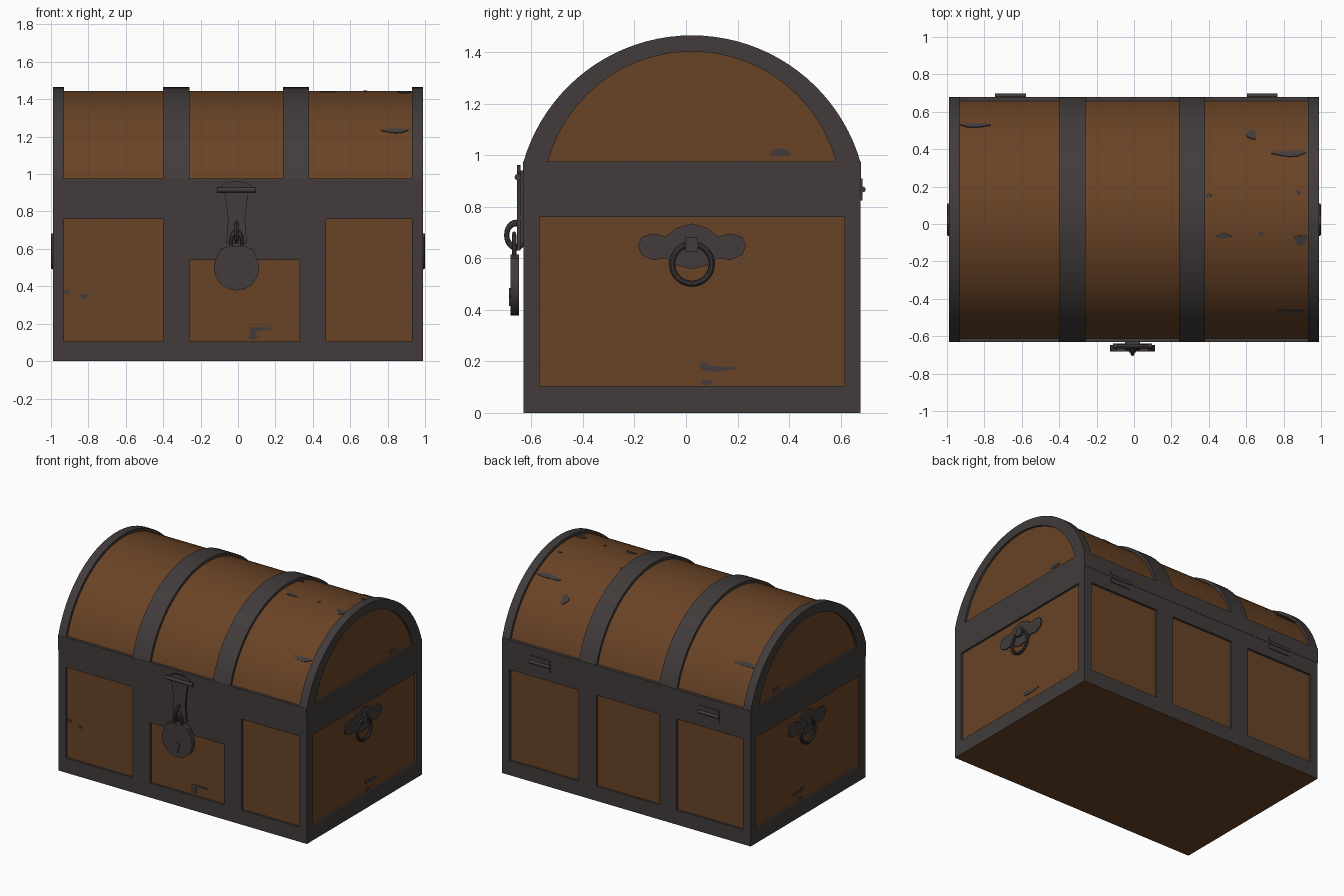
import bpy, bmesh, math
from mathutils import Vector

if "Cube" in bpy.data.objects:
    bpy.data.objects.remove(bpy.data.objects["Cube"])

def mat(name, c):
    m = bpy.data.materials.new(name)
    m.diffuse_color = (*c, 1)
    m.use_nodes = True
    m.node_tree.nodes["Principled BSDF"].inputs["Base Color"].default_value = m.diffuse_color
    return m

WOOD = mat("brown wood", (0.140, 0.056, 0.019))
IRON = mat("dark iron", (0.054, 0.044, 0.044))
CY = 0.023                      # middle of the chest in y
Y0, Y1, X1 = -0.63, 0.678, 0.99  # iron frame limits
IN = 0.015                      # wood panels sit this far behind the iron

def finish(name, bm, material):
    bmesh.ops.recalc_face_normals(bm, faces=bm.faces)
    me = bpy.data.meshes.new(name)
    bm.to_mesh(me)
    bm.free()
    me.materials.append(material)
    ob = bpy.data.objects.new(name, me)
    bpy.context.collection.objects.link(ob)
    return ob

def prism(name, pts, offset, material):
    bm = bmesh.new()
    f = bm.faces.new([bm.verts.new(p) for p in pts])
    r = bmesh.ops.extrude_face_region(bm, geom=[f])
    bmesh.ops.translate(bm, vec=Vector(offset),
                        verts=[v for v in r["geom"] if isinstance(v, bmesh.types.BMVert)])
    return finish(name, bm, material)

def box(name, x0, x1, y0, y1, z0, z1, material=IRON):
    return prism(name, [(x0, y0, z0), (x1, y0, z0), (x1, y1, z0), (x0, y1, z0)],
                 (0, 0, z1 - z0), material)

def arc(half, top, n=40, base=0.97):
    """Circular arc in (y, z) from front to back over the lid."""
    h = top - base
    r = (half * half + h * h) / (2 * h)
    a = math.atan2(base - (top - r), half)
    return [(CY - r * math.cos(a + (math.pi - 2 * a) * i / n),
             top - r + r * math.sin(a + (math.pi - 2 * a) * i / n)) for i in range(n + 1)]

def torus(name, centre, R, r, axis, n=32, m=10, stretch=1.0):
    bm = bmesh.new()
    rows = []
    for i in range(n):
        a = 2 * math.pi * i / n
        row = []
        for j in range(m):
            b = 2 * math.pi * j / m
            d = R + r * math.cos(b)
            u, v, w = d * math.cos(a), d * math.sin(a) * stretch, r * math.sin(b)
            p = (w, u, v) if axis == "x" else (u, w, v)
            row.append(bm.verts.new(Vector(p) + Vector(centre)))
        rows.append(row)
    for i in range(n):
        for j in range(m):
            k, l = (i + 1) % n, (j + 1) % m
            bm.faces.new((rows[i][j], rows[k][j], rows[k][l], rows[i][l]))
    return finish(name, bm, IRON)

def rod(name, x0, x1, y, z, r):
    pts = [(x0, y + r * math.cos(t * math.pi / 8), z + r * math.sin(t * math.pi / 8))
           for t in range(16)]
    return prism(name, pts, (x1 - x0, 0, 0), IRON)

# wooden body and iron frame
box("body_wood", -X1 + IN, X1 - IN, Y0 + IN, Y1 - IN, 0.02, 0.80, WOOD)
base = box("bottom_band", -X1, X1, Y0, Y1, 0, 0.105)
base.data.materials.append(WOOD)
for p in base.data.polygons:          # wooden underside
    if p.normal.z < -0.9:
        p.material_index = 1
box("upper_band", -X1, X1, Y0, Y1, 0.76, 0.867)
box("lid_band", -X1, X1, Y0 - 0.002, Y1 + 0.002, 0.867, 0.975)
for x0, x1 in ((-X1, -0.93), (0.93, X1)):
    box("corner_post", x0, x1, Y0, Y0 + 0.062, 0.10, 0.77)
    box("corner_post", x0, x1, Y1 - 0.062, Y1, 0.10, 0.77)

# straps on the body front and back, with the lock plate
for x0, x1 in ((-0.40, -0.26), (0.33, 0.47)):
    box("front_strap", x0, x1, Y0, Y0 + 0.03, 0.10, 0.77)
box("lock_plate", -0.26, 0.33, Y0, Y0 + 0.03, 0.54, 0.77)
for x0, x1 in ((-0.40, -0.26), (0.24, 0.38)):
    box("back_strap", x0, x1, Y1 - 0.03, Y1, 0.10, 0.77)

# domed lid: wood, two straps, end rims
LID = arc(0.637, 1.445)
prism("lid_wood", [(-X1 + IN, y, z) for y, z in LID], (2 * (X1 - IN), 0, 0), WOOD)
for x0, x1 in ((-0.40, -0.26), (0.24, 0.38)):
    prism("lid_strap", [(x0, y, z) for y, z in arc(0.655, 1.465)], (x1 - x0, 0, 0), IRON)
ring = arc(0.655, 1.465) + arc(0.56, 1.402)[::-1]
for x0 in (-X1, 0.93):
    prism("lid_rim", [(x0, y, z) for y, z in ring], (0.06, 0, 0), IRON)

# ring handles with a winged back plate on both sides
top = [(-0.21, 0.0), (-0.195, 0.035), (-0.15, 0.048), (-0.10, 0.036), (-0.06, 0.07), (0, 0.087)]
low = [(0, -0.09), (-0.06, -0.075), (-0.10, -0.048), (-0.15, -0.055), (-0.195, -0.035)]
plate = top + [(-u, v) for u, v in top[-2::-1]] + [(-u, v) for u, v in low[:0:-1]] + low
for s in (-1, 1):
    prism("handle_plate", [(s * (X1 - IN - 0.002), CY + u, 0.648 + v) for u, v in plate],
          (s * 0.010, 0, 0), IRON)
    xs = sorted((s * 0.975, s * 1.0))
    box("handle_mount", *xs, CY - 0.024, CY + 0.024, 0.625, 0.682)
    torus("handle_ring", (s * 0.989, CY, 0.578), 0.077, 0.011, "x")

# hasp
CX = -0.008
rod("hasp_bar", CX - 0.105, CX + 0.105, -0.652, 0.915, 0.013)
hasp = [(-0.085, 0.935), (-0.05, 0.955), (0, 0.962)]
side = [(0.062, 0.89), (0.045, 0.76), (0.055, 0.63)]
outline = hasp + [(-u, z) for u, z in hasp[1::-1]] + side + [(-u, z) for u, z in side[::-1]]
prism("hasp_plate", [(CX + u, -0.655, z) for u, z in outline], (0, 0.012, 0), IRON)
box("hasp_block", CX - 0.04, CX + 0.04, -0.645, -0.628, 0.66, 0.94)
torus("hasp_staple", (CX, -0.66, 0.69), 0.036, 0.010, "x", 24, 8, 1.3)

# padlock with shackle and keyhole
body = [(CX + 0.12 * math.cos(math.radians(a)), 0.498 + 0.12 * math.sin(math.radians(a)))
        for a in range(160, 381, 10)]
body += [(CX + 0.085, 0.60), (CX + 0.04, 0.615), (CX - 0.04, 0.615), (CX - 0.085, 0.60)]
prism("padlock_body", [(x, -0.682, z) for x, z in body], (0, 0.034, 0), IRON)
torus("padlock_shackle", (CX, -0.667, 0.635), 0.030, 0.009, "y", 24, 8, 1.8)
key = [(CX + 0.02 * math.cos(math.radians(a)), 0.465 + 0.02 * math.sin(math.radians(a)))
       for a in range(-60, 241, 20)] + [(CX - 0.013, 0.415), (CX + 0.013, 0.415)]
prism("keyhole_plate", [(x, -0.687, z) for x, z in key], (0, 0.006, 0), IRON)

# back hinges
for x0, x1 in ((-0.743, -0.577), (0.604, 0.768)):
    box("hinge_leaf", x0, x1, Y1 - 0.01, Y1 + 0.006, 0.825, 0.91)
    rod("hinge_knuckle", x0, x1, Y1 + 0.008, 0.867, 0.011)

# worn spots on the wood: thin irregular plates
def spot(u, v, w, h, place, offset):
    pts = []
    for i in range(12):
        a = 2 * math.pi * i / 12
        k = 1 + 0.18 * math.sin(3 * a + 7 * u)
        pts.append(place(u + w / 2 * k * math.cos(a), v + h / 2 * k * math.sin(a)))
    prism("worn_spot", pts, offset, IRON)

h = 1.445 - 0.97
RL = (0.637 ** 2 + h * h) / (2 * h)
on_lid = lambda x, y: (x, y, 1.445 - RL + math.sqrt(RL * RL - (y - CY) ** 2) - 0.002)
for s in ((-0.85, 0.525, 0.16, 0.02), (0.63, 0.475, 0.05, 0.05), (0.83, 0.375, 0.18, 0.03),
          (0.89, -0.085, 0.07, 0.055), (0.48, -0.063, 0.08, 0.025), (0.40, 0.155, 0.03, 0.02),
          (0.84, -0.465, 0.14, 0.02), (0.68, -0.05, 0.02, 0.02), (0.88, 0.17, 0.03, 0.02)):
    n = Vector((0, s[1] - CY, math.sqrt(RL * RL - (s[1] - CY) ** 2))).normalized()
    spot(*s, on_lid, n * 0.006)
for s in ((0.12, 0.172, 0.13, 0.02), (0.08, 0.15, 0.04, 0.04), (0.08, 0.125, 0.05, 0.02),
          (-0.825, 0.345, 0.035, 0.03), (-0.915, 0.37, 0.03, 0.03)):
    spot(*s, lambda x, z: (x, Y0 + IN + 0.002, z), (0, -0.006, 0))
for sx in (-1, 1):
    for s in ((0.12, 0.172, 0.14, 0.022), (0.07, 0.18, 0.04, 0.03),
              (0.08, 0.118, 0.05, 0.02), (0.365, 1.01, 0.08, 0.03)):
        spot(*s, lambda y, z: (sx * (X1 - IN - 0.002), y, z), (sx * 0.006, 0, 0))

# smooth the curved surfaces, keep hard edges
for ob in bpy.data.objects:
    ob.select_set(True)
bpy.context.view_layer.objects.active = bpy.data.objects["lid_wood"]
bpy.ops.object.shade_smooth_by_angle(angle=math.radians(30))
